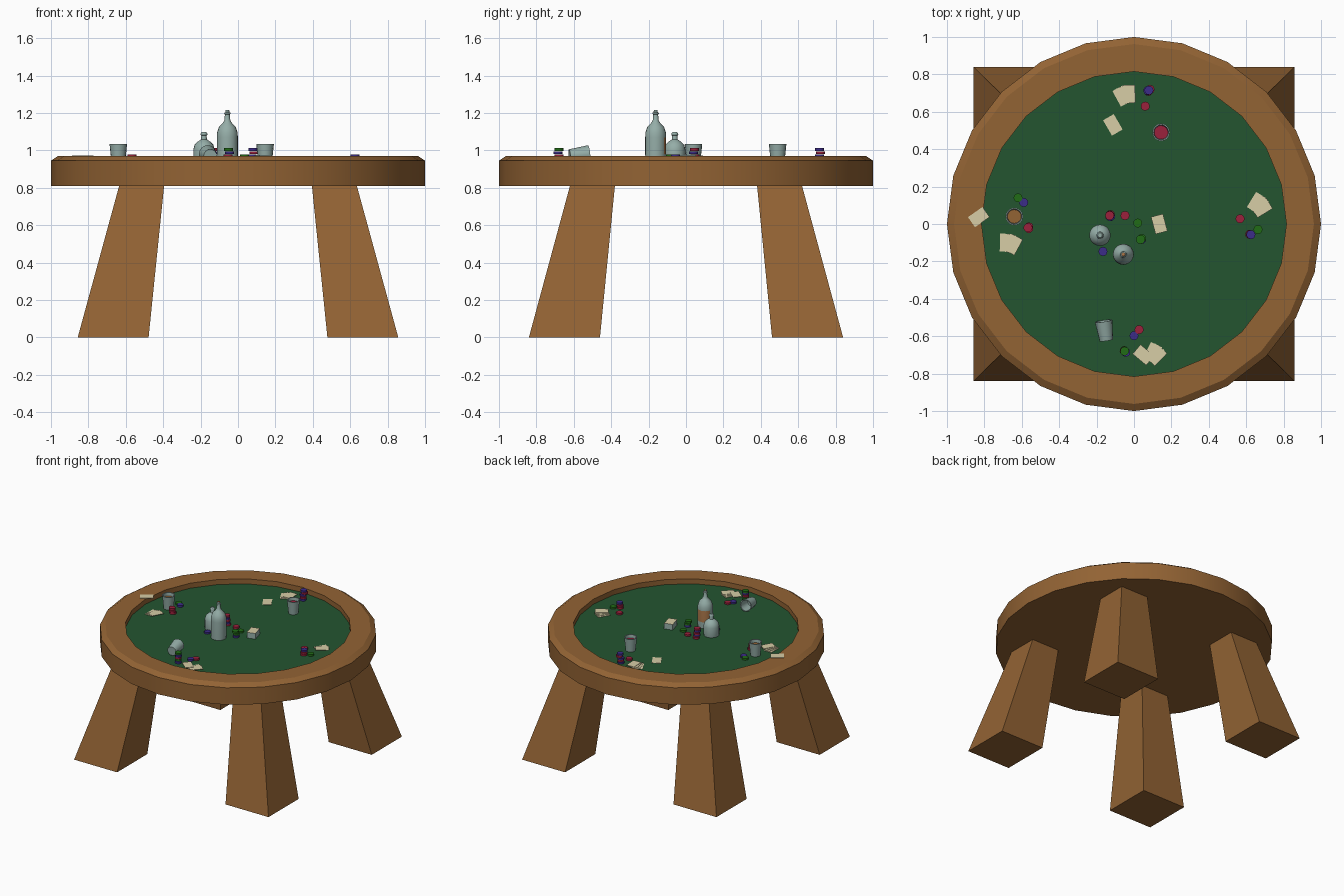
import bpy
import bmesh
import random
from math import cos, sin, pi, radians
from mathutils import Matrix, Vector

random.seed(4)
if "Cube" in bpy.data.objects:
    bpy.data.objects.remove(bpy.data.objects["Cube"])


def material(name, color):
    m = bpy.data.materials.new(name)
    m.use_nodes = True
    m.diffuse_color = (*color, 1)
    m.node_tree.nodes["Principled BSDF"].inputs["Base Color"].default_value = (*color, 1)
    return m


WOOD = material("wood", (0.29, 0.125, 0.034))
FELT = material("green felt", (0.017, 0.09, 0.03))
GLASS = material("pale glass", (0.3, 0.42, 0.39))
PAPER = material("cream paper", (0.68, 0.61, 0.38))
RED = material("red", (0.33, 0.015, 0.045))
BLUE = material("blue", (0.045, 0.025, 0.25))
GREEN = material("chip green", (0.015, 0.15, 0.008))
AMBER = material("amber", (0.42, 0.19, 0.07))

FELT_Z = 0.93
RIM_Z = 0.97


def finish(bm, name, mats, smooth=False):
    bmesh.ops.remove_doubles(bm, verts=bm.verts, dist=1e-5)
    bmesh.ops.recalc_face_normals(bm, faces=bm.faces)
    mesh = bpy.data.meshes.new(name)
    bm.to_mesh(mesh)
    bm.free()
    for m in mats:
        mesh.materials.append(m)
    ob = bpy.data.objects.new(name, mesh)
    bpy.context.collection.objects.link(ob)
    if smooth:
        bpy.ops.object.select_all(action='DESELECT')
        ob.select_set(True)
        bpy.context.view_layer.objects.active = ob
        bpy.ops.object.shade_smooth_by_angle(angle=radians(32))
    return ob


def lathe(name, profile, sides, mats, location=(0, 0, 0), rule=None):
    """Revolve (radius, height) points about z; rule picks a material slot."""
    bm = bmesh.new()
    rings = []
    for r, z in profile:
        rings.append([bm.verts.new((r * cos(2 * pi * i / sides), r * sin(2 * pi * i / sides), z))
                      for i in range(sides)])
    for low, high in zip(rings, rings[1:]):
        for i in range(sides):
            j = (i + 1) % sides
            bm.faces.new((low[i], low[j], high[j], high[i]))
    bmesh.ops.remove_doubles(bm, verts=bm.verts, dist=1e-5)
    bmesh.ops.recalc_face_normals(bm, faces=bm.faces)
    if rule:
        bm.normal_update()
        for f in bm.faces:
            f.material_index = rule(f)
    ob = finish(bm, name, mats, True)
    ob.location = location
    return ob


def box(name, size, location, angle, mats, rule=None):
    bm = bmesh.new()
    bmesh.ops.create_cube(bm, size=1)
    bmesh.ops.scale(bm, vec=size, verts=bm.verts)
    bm.normal_update()
    if rule:
        for f in bm.faces:
            f.material_index = rule(f)
    ob = finish(bm, name, mats)
    ob.location = location
    ob.rotation_euler.z = radians(angle)
    return ob


# Table top: bevelled wooden rim with a sunken felt
lathe("table_top", [(0, 0.81), (1, 0.81), (1, 0.945), (0.962, RIM_Z), (0.815, RIM_Z),
                    (0.815, FELT_Z), (0, FELT_Z)], 24, [WOOD, FELT],
      rule=lambda f: int(f.normal.z > 0.9 and f.calc_center_median().z < 0.95))

# Four splayed, tapered legs
for sx, side in ((1, "left"), (-1, "right")):
    for sy, end in ((-1, "front"), (1, "back")):
        bm = bmesh.new()
        bmesh.ops.create_cube(bm, size=1)
        for v in bm.verts:
            out_x, out_y = v.co.x * sx > 0, v.co.y * sy > 0
            if v.co.z > 0:
                v.co = (sx * (0.635 if out_x else 0.395), sy * (0.62 if out_y else 0.38), 0.812)
            else:
                v.co = (sx * (0.857 if out_x else 0.478), sy * (0.84 if out_y else 0.46), 0)
        finish(bm, f"{end}_{side}_leg", [WOOD])

# Bottles, the tall one with a label on its back and a stopper
LABEL_DIR = Vector((-0.42, 0.91, 0))


def tall_rule(f):
    c = f.calc_center_median()
    if c.z > 0.283 and f.normal.z > 0.9:
        return 1
    return int(0.05 < c.z < 0.15 and f.normal.dot(LABEL_DIR) > 0.6)


lathe("tall_bottle", [(0, 0), (0.055, 0), (0.056, 0.05), (0.056, 0.14), (0.055, 0.165),
                      (0.045, 0.195), (0.026, 0.215), (0.016, 0.23), (0.013, 0.262),
                      (0.017, 0.264), (0.016, 0.272), (0.011, 0.274), (0.01, 0.285), (0, 0.285)],
      20, [GLASS, AMBER], (-0.057, -0.162, FELT_Z), tall_rule)
lathe("short_bottle", [(0, 0), (0.055, 0), (0.057, 0.01), (0.057, 0.075), (0.05, 0.1),
                       (0.032, 0.118), (0.016, 0.128), (0.014, 0.15), (0.019, 0.152),
                       (0.018, 0.16), (0.012, 0.168), (0, 0.168)],
      20, [GLASS], (-0.182, -0.06, FELT_Z))

# Cups: two filled, one lying on its side
CUP = [(0, 0), (0.036, 0), (0.047, 0.105), (0.04, 0.105), (0.032, 0.01), (0, 0.01)]
for name, x, y, drink in (("back_cup", 0.145, 0.49, RED), ("right_cup", -0.64, 0.04, WOOD)):
    lathe(name, CUP, 16, [GLASS], (x, y, FELT_Z))
    lathe(name + "_drink", [(0, 0.075), (0.037, 0.075), (0.037, 0.08), (0, 0.08)], 16,
          [drink], (x, y, FELT_Z))
fallen = lathe("fallen_cup", CUP, 16, [GLASS], (-0.148, -0.622, FELT_Z + 0.04))
fallen.rotation_euler = (radians(-84), 0, radians(8))


# Gambling chips: position and colours from the bottom up
def chip_stack(name, x, y, colors):
    for i, m in enumerate(colors):
        slip = 0.007 if i < len(colors) - 1 else 0
        spot = (x + random.uniform(-slip, slip), y + random.uniform(-slip, slip), FELT_Z + 0.017 * i)
        lathe(f"{name}_chip_{i + 1}", [(0, 0), (0.024, 0), (0.024, 0.014), (0, 0.014)], 12, [m], spot)


STACKS = [
    ("back_stack", 0.08, 0.715, [BLUE, RED, BLUE, RED, BLUE]),
    ("back_single", 0.06, 0.63, [RED]),
    ("right_green", -0.62, 0.14, [GREEN]),
    ("right_blue", -0.59, 0.115, [BLUE]),
    ("right_red", -0.567, -0.02, [RED, RED, RED]),
    ("middle_stack", -0.13, 0.045, [RED, BLUE, RED, BLUE, RED]),
    ("middle_red", -0.048, 0.045, [RED]),
    ("middle_green", 0.02, 0.005, [GREEN]),
    ("middle_mixed", 0.035, -0.083, [BLUE, GREEN, GREEN]),
    ("middle_blue", -0.166, -0.147, [BLUE]),
    ("left_red", 0.567, 0.028, [RED]),
    ("left_green", 0.663, -0.03, [GREEN]),
    ("left_stack", 0.625, -0.057, [RED, RED, BLUE]),
    ("front_red", 0.027, -0.565, [RED]),
    ("front_blue", 0, -0.597, [BLUE]),
    ("front_stack", -0.05, -0.68, [BLUE, GREEN, RED, BLUE, GREEN]),
]
for stack in STACKS:
    chip_stack(*stack)


# Playing cards: fanned hands and loose cards
def card(name, x, y, z, angle):
    box(name, (0.066, 0.095, 0.003), (x, y, z + 0.0025), angle, [PAPER])


def hand(name, x, y, angle, count=4, step=0.013, turn=9):
    along = Matrix.Rotation(radians(angle), 3, 'Z') @ Vector((1, 0, 0))
    for i in range(count):
        k = i - (count - 1) / 2
        p = Vector((x, y, 0)) + along * step * k
        card(f"{name}_card_{i + 1}", p.x, p.y, FELT_Z + 0.004 * i, angle - turn * k)


hand("back_hand", -0.045, 0.69, 15)
hand("right_hand", -0.665, -0.105, -15)
hand("left_hand", 0.67, 0.1, -45)
hand("front_hand", 0.11, -0.695, -35, 3)
card("front_loose_card", 0.05, -0.7, FELT_Z + 0.012, 50)
card("back_loose_card", -0.113, 0.53, FELT_Z, 30)
card("rim_card", -0.83, 0.037, RIM_Z, -55)

# Deck of cards in its case
box("card_deck", (0.066, 0.095, 0.045), (0.135, 0, FELT_Z + 0.0225), 15, [GLASS, PAPER],
    lambda f: int(f.normal.z > 0.9))
